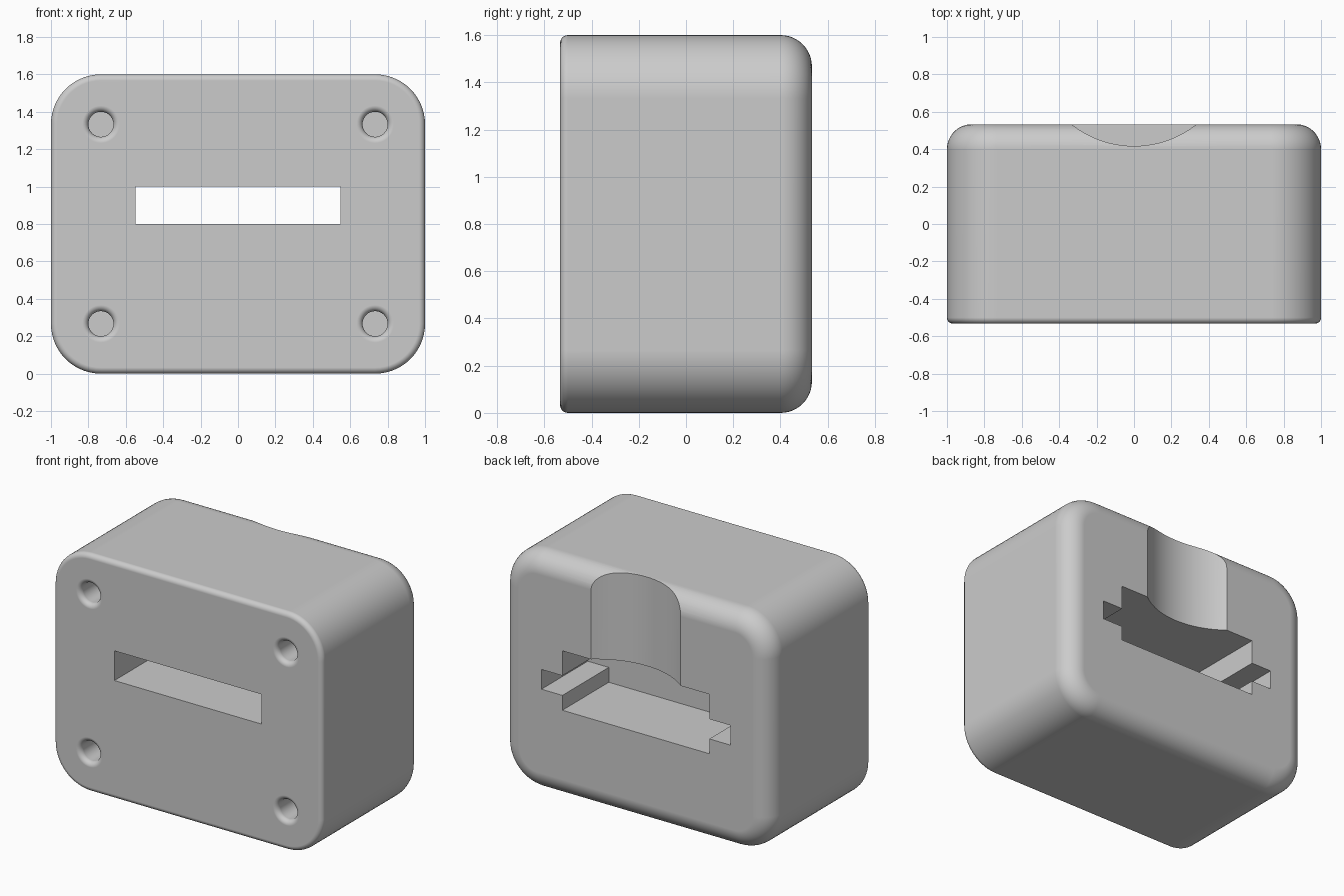
import bpy, bmesh, math
from mathutils import Vector

if "Cube" in bpy.data.objects:
    bpy.data.objects.remove(bpy.data.objects["Cube"])

W, H, D = 1.0, 1.6, 0.5333        # half width, height, half depth
CORNER, BACK_R, FRONT_R = 0.267, 0.133, 0.033

grey = bpy.data.materials.new("light_grey")
grey.diffuse_color = (0.6, 0.6, 0.6, 1)
grey.use_nodes = True
grey.node_tree.nodes["Principled BSDF"].inputs["Base Color"].default_value = grey.diffuse_color


def make(name, bm):
    bmesh.ops.recalc_face_normals(bm, faces=bm.faces)
    me = bpy.data.meshes.new(name)
    bm.to_mesh(me)
    bm.free()
    me.materials.append(grey)
    ob = bpy.data.objects.new(name, me)
    bpy.context.collection.objects.link(ob)
    return ob


def loft(name, rings):
    """Skin closed rings of equal length and cap both ends."""
    bm = bmesh.new()
    loops = [[bm.verts.new(p) for p in ring] for ring in rings]
    n = len(loops[0])
    for a, b in zip(loops, loops[1:]):
        for i in range(n):
            j = (i + 1) % n
            bm.faces.new((a[i], a[j], b[j], b[i]))
    bm.faces.new(loops[0])
    bm.faces.new(loops[-1])
    return make(name, bm)


def rounded_ring(inset, y, steps=14):
    """Rounded rectangle in the xz plane, shrunk by inset."""
    r, pts = CORNER - inset, []
    for q, (sx, sz) in enumerate([(1, 1), (-1, 1), (-1, -1), (1, -1)]):
        cx, cz = sx * (W - CORNER), H / 2 + sz * (H / 2 - CORNER)
        for k in range(steps + 1):
            a = math.pi / 2 * (q + k / steps)
            pts.append((cx + r * math.cos(a), y, cz + r * math.sin(a)))
    return pts


def circle(cx, cz, r, y, n=40):
    return [(cx + r * math.cos(2 * math.pi * i / n), y,
             cz + r * math.sin(2 * math.pi * i / n)) for i in range(n)]


def box(name, x, y0, y1, z0, z1):
    ring = [(-x, z0), (x, z0), (x, z1), (-x, z1)]
    return loft(name, [[(px, y, pz) for px, pz in ring] for y in (y0, y1)])


# Housing with a small front fillet and a large back fillet
rings = []
for k in range(7):
    a = math.pi / 2 * k / 6
    rings.append(rounded_ring(FRONT_R * (1 - math.sin(a)), -D + FRONT_R * (1 - math.cos(a))))
for k in range(13):
    a = math.pi / 2 * k / 12
    rings.append(rounded_ring(BACK_R * (1 - math.cos(a)), D - BACK_R * (1 - math.sin(a))))
housing = loft("housing", rings)

# Slot through the housing, stepped pocket and side grooves from the back
cutters = [
    box("slot_cutter", 0.547, -1, 1, 0.8, 1.0),
    box("pocket_cutter", 0.547, 0.04, 1, 0.6, 1.0),
    box("groove_cutter", 0.703, 0.04, 1, 0.7, 0.833),
]

# Thumb scoop on the upper back
scoop_r, scoop_y = 0.538, 0.955
arc = [(scoop_r * math.cos(2 * math.pi * i / 96),
        scoop_y + scoop_r * math.sin(2 * math.pi * i / 96)) for i in range(96)]
cutters.append(loft("scoop_cutter", [[(x, y, z) for x, y in arc] for z in (1.0, 2.0)]))

# Blind screw holes with rounded mouths
for sx in (-1, 1):
    for z in (0.267, 1.333):
        prof = [(0.1, -D - 0.05)]
        for k in range(7):
            a = math.pi / 2 * k / 6
            prof.append((0.1 - 0.033 * math.sin(a), -D + 0.033 * (1 - math.cos(a))))
        prof.append((0.067, 0.07))
        cutters.append(loft("screw_hole_cutter",
                            [circle(sx * 0.733, z, r, y) for r, y in prof]))

bpy.context.view_layer.objects.active = housing
housing.select_set(True)
for c in cutters:
    mod = housing.modifiers.new("cut", 'BOOLEAN')
    mod.object, mod.operation, mod.solver = c, 'DIFFERENCE', 'EXACT'
    bpy.ops.object.modifier_apply(modifier=mod.name)
    bpy.data.objects.remove(c)

# Smooth fillets, crisp cut edges, flat faces kept flat
bpy.ops.object.shade_smooth_by_angle(angle=math.radians(30))
wn = housing.modifiers.new("weighted_normals", 'WEIGHTED_NORMAL')
wn.keep_sharp = True
